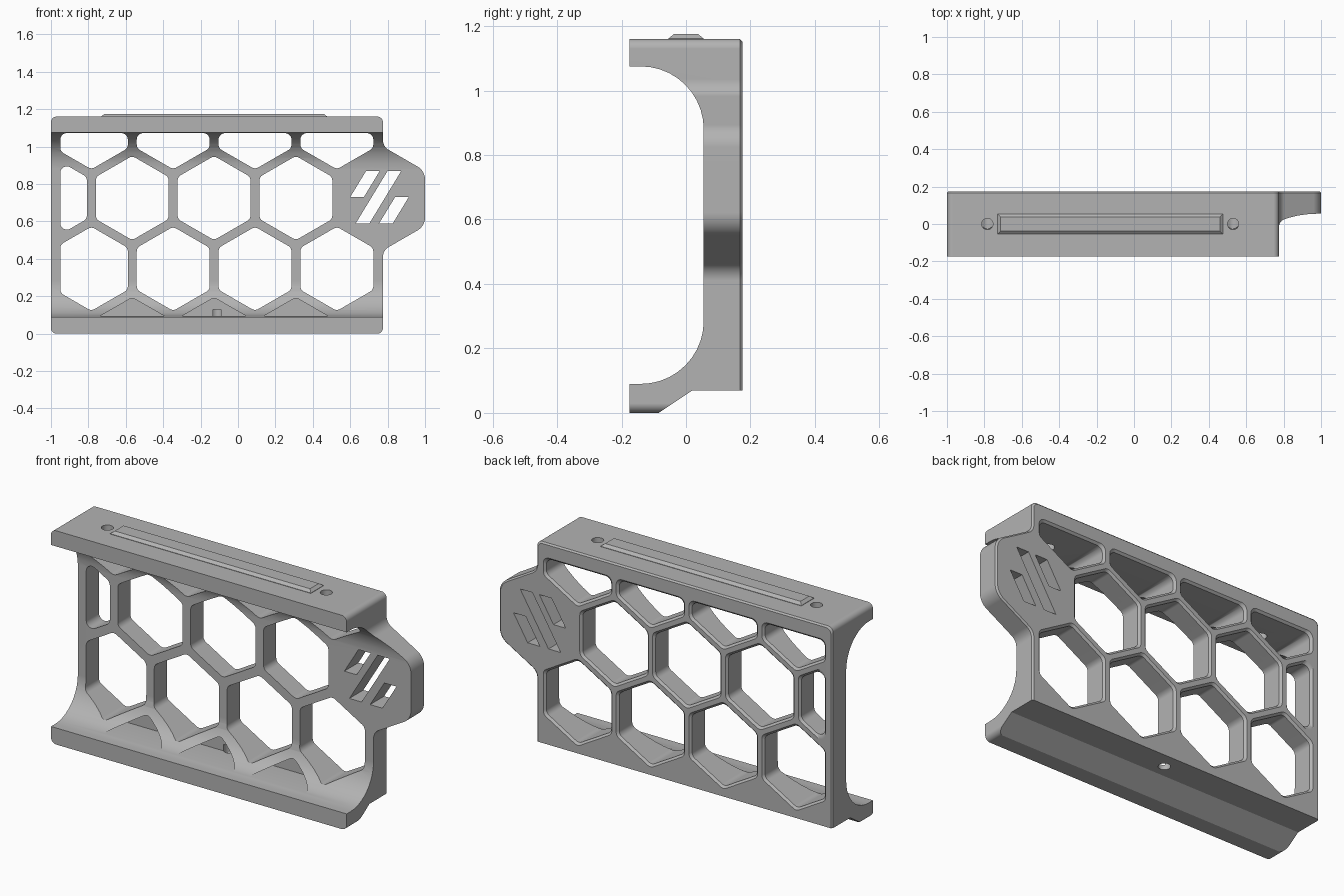
import bpy, bmesh, math
from mathutils import Vector, Matrix

if "Cube" in bpy.data.objects:
    bpy.data.objects.remove(bpy.data.objects["Cube"])

grey = bpy.data.materials.new("plain grey")
grey.diffuse_color = (0.45, 0.45, 0.45, 1)
grey.use_nodes = True
grey.node_tree.nodes["Principled BSDF"].inputs["Base Color"].default_value = grey.diffuse_color

AXIS = {"x": lambda u, v, d: (d, u, v),
        "y": lambda u, v, d: (u, d, v),
        "z": lambda u, v, d: (u, v, d)}


def outset(corners, d):
    """Move every edge of a counter-clockwise polygon outward by d."""
    out, n = [], len(corners)
    for i, (u, v, r) in enumerate(corners):
        p = Vector((u, v))
        a = (p - Vector(corners[i - 1][:2])).normalized()
        b = (Vector(corners[(i + 1) % n][:2]) - p).normalized()
        na, nb = Vector((a.y, -a.x)), Vector((b.y, -b.x))
        q = p + (na + nb) * (d / (1 + na.dot(nb)))
        out.append((q.x, q.y, r))
    return out


def rounded(corners, seg=10):
    """Replace corners (u, v, radius) with arcs."""
    pts, n = [], len(corners)
    for i, (u, v, r) in enumerate(corners):
        p = Vector((u, v))
        if r == 0:
            pts.append(p)
            continue
        a = (p - Vector(corners[i - 1][:2])).normalized()
        b = (Vector(corners[(i + 1) % n][:2]) - p).normalized()
        turn = math.atan2(a.x * b.y - a.y * b.x, a.dot(b))
        side = Vector((-a.y, a.x)) * math.copysign(r, turn)
        centre = p - a * r * math.tan(abs(turn) / 2) + side
        for k in range(seg + 1):
            pts.append(centre + Matrix.Rotation(turn * k / seg, 2) @ -side)
    return pts


def prism(name, corners, axis, sections):
    """Loft a rounded polygon through (depth, outset) sections."""
    bm = bmesh.new()
    rings = []
    for depth, grow in sections:
        pts = rounded(outset(corners, grow))
        rings.append([bm.verts.new(AXIS[axis](p.x, p.y, depth)) for p in pts])
    n = len(rings[0])
    for lo, hi in zip(rings, rings[1:]):
        for i in range(n):
            j = (i + 1) % n
            bm.faces.new((lo[i], lo[j], hi[j], hi[i]))
    bm.faces.new(rings[0])
    bm.faces.new(rings[-1])
    bmesh.ops.recalc_face_normals(bm, faces=bm.faces)
    me = bpy.data.meshes.new(name)
    bm.to_mesh(me)
    bm.free()
    me.materials.append(grey)
    ob = bpy.data.objects.new(name, me)
    bpy.context.collection.objects.link(ob)
    return ob


def carve(target, tool, operation="DIFFERENCE"):
    mod = target.modifiers.new("carve", "BOOLEAN")
    mod.operation, mod.solver, mod.object = operation, "EXACT", tool
    tool.hide_render = True
    bpy.context.view_layer.objects.active = target
    bpy.ops.object.modifier_apply(modifier=mod.name)
    bpy.data.objects.remove(tool)


def clip(poly, axis, limit, sign):
    """Keep the part of a polygon where sign * (coord - limit) >= 0."""
    out = []
    for i, q in enumerate(poly):
        p = poly[i - 1]
        dp, dq = sign * (p[axis] - limit), sign * (q[axis] - limit)
        if dp * dq < 0:
            t = dp / (dp - dq)
            out.append(tuple(a + (b - a) * t for a, b in zip(p, q)))
        if dq >= 0:
            out.append(q)
    return out


def hexagon(cx, cz, radius=0.225):
    return [(cx + radius * math.sin(-k * math.pi / 3), cz + radius * math.cos(k * math.pi / 3))
            for k in range(6)]


def circle(cu, cv, r, n=32):
    return [(cu + r * math.cos(k * math.tau / n), cv + r * math.sin(k * math.tau / n), 0)
            for k in range(n)]


# Channel-shaped side profile with large inner fillets
profile = [(-0.175, 0, 0), (-0.085, 0, 0), (0.02, 0.07, 0), (0.175, 0.07, 0),
           (0.175, 1.16, 0), (-0.175, 1.16, 0), (-0.175, 1.075, 0),
           (0.055, 1.075, 0.195), (0.055, 0.09, 0.195), (-0.175, 0.09, 0)]
frame = prism("honeycomb_frame", profile, "x", [(-1.2, 0), (1.2, 0)])

# Front outline with the badge tab on the right
outline = [(-1, 0, 0.03), (0.775, 0, 0.03), (0.775, 0.445, 0.06), (1, 0.575, 0.08),
           (1, 0.87, 0.08), (0.775, 1.0, 0.06), (0.775, 1.16, 0.03), (-1, 1.16, 0.03)]
carve(frame, prism("outline_cutter", outline, "y",
                   [(-0.4, 0), (0.167, 0), (0.187, -0.02)]), "INTERSECT")

# Honeycomb openings, flared slightly at the back
PITCH, ROW = 0.4375, 0.3785
through = [(-0.4, 0), (0.164, 0), (0.186, 0.022)]
cells = [(-1.003 + PITCH * k, 0.725) for k in range(4)]
cells += [(-0.784 + PITCH * k, 0.725 + s * ROW) for k in range(4) for s in (-1, 1)]
for cx, cz in cells:
    shape = clip(clip(hexagon(cx, cz), 0, -0.95, 1), 1, 1.072, -1)
    carve(frame, prism("cell_cutter", [(u, v, 0.035) for u, v in shape], "y", through))

# Blind pockets in the lower fillet
for k in range(1, 4):
    shape = clip(hexagon(-1.003 + PITCH * k, 0.725 - 2 * ROW), 1, 0.095, 1)
    corners = [(u, v, 0.035 if v > 0.15 else 0) for u, v in shape]
    carve(frame, prism("pocket_cutter", corners, "y", [(-0.4, 0), (0.07, 0)]))

# Slanted slots in the badge tab: lower-left x, bottom z, height
for x, z, h in ((0.60, 0.73, 0.14), (0.63, 0.59, 0.28), (0.755, 0.59, 0.14)):
    lean = h * 0.607
    slot = [(x, z, 0), (x + 0.073, z, 0), (x + 0.073 + lean, z + h, 0), (x + lean, z + h, 0)]
    carve(frame, prism("slot_cutter", slot, "y", [(-0.1, 0), (0.3, 0)]))

# Screw holes: two in the top, one underneath
for x in (-0.784, 0.53):
    carve(frame, prism("top_hole_cutter", circle(x, 0, 0.03), "z", [(1.0, 0), (1.25, 0)]))
carve(frame, prism("bottom_hole_cutter", circle(-0.1125, 0.09, 0.03), "z", [(0, 0), (0.13, 0)]))

# Raised rail on top with sloped sides
rail = prism("top_rail", [(-0.73, -0.054, 0), (0.475, -0.054, 0), (0.475, 0.054, 0), (-0.73, 0.054, 0)],
             "z", [(1.15, 0), (1.162, 0), (1.175, -0.016)])

for ob in (frame, rail):
    bpy.ops.object.select_all(action="DESELECT")
    ob.select_set(True)
    bpy.context.view_layer.objects.active = ob
    bpy.ops.object.shade_smooth_by_angle(angle=math.radians(30))
    ob.modifiers.new("even_shading", "WEIGHTED_NORMAL").keep_sharp = True
